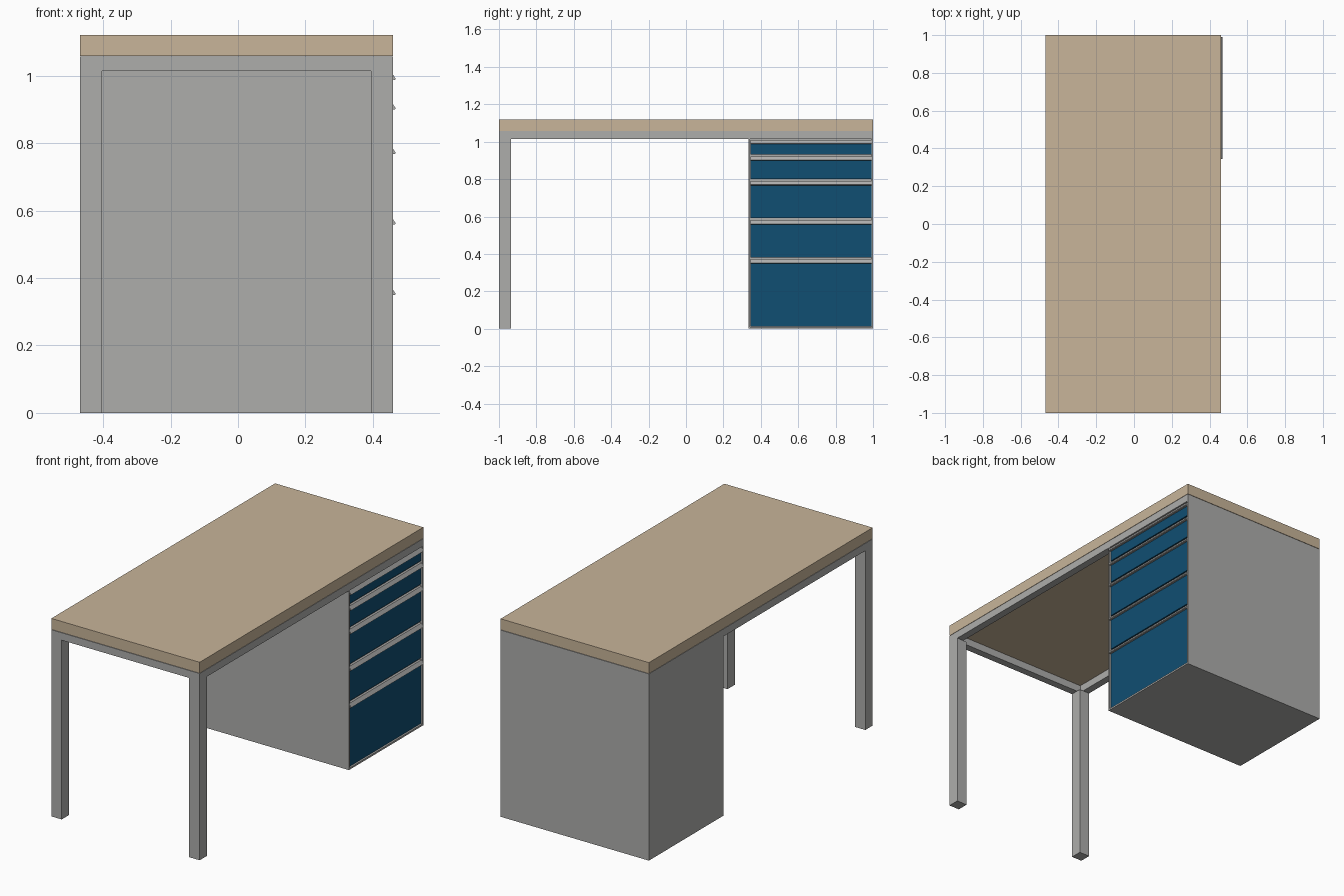
import bpy
import bmesh

if "Cube" in bpy.data.objects:
    bpy.data.objects.remove(bpy.data.objects["Cube"], do_unlink=True)


def material(name, rgb):
    m = bpy.data.materials.new(name)
    m.use_nodes = True
    m.diffuse_color = (*rgb, 1)
    m.node_tree.nodes["Principled BSDF"].inputs["Base Color"].default_value = (*rgb, 1)
    return m


wood = material("light wood", (0.58, 0.46, 0.32))
grey = material("grey metal", (0.42, 0.42, 0.41))
blue = material("dark blue", (0.005, 0.077, 0.17))


def prism(name, profile, y0, y1, mat):
    """Extrude an x-z profile from y0 to y1."""
    bm = bmesh.new()
    face = bm.faces.new([bm.verts.new((x, y0, z)) for x, z in profile])
    new = bmesh.ops.extrude_face_region(bm, geom=[face])["geom"]
    verts = [v for v in new if isinstance(v, bmesh.types.BMVert)]
    bmesh.ops.translate(bm, vec=(0, y1 - y0, 0), verts=verts)
    bmesh.ops.recalc_face_normals(bm, faces=bm.faces)
    mesh = bpy.data.meshes.new(name)
    bm.to_mesh(mesh)
    bm.free()
    mesh.materials.append(mat)
    obj = bpy.data.objects.new(name, mesh)
    bpy.context.collection.objects.link(obj)
    return obj


def box(name, x, y, z, mat):
    profile = [(x[0], z[0]), (x[1], z[0]), (x[1], z[1]), (x[0], z[1])]
    return prism(name, profile, y[0], y[1], mat)


LEFT, RIGHT = -0.468, 0.46      # desk sides
LEG, RAIL = 0.065, 0.042        # tube sizes
RAIL_Z = (1.014, 1.056)
CAB_Y = 0.335                   # cabinet front wall

# Worktop
box("worktop", (LEFT, RIGHT), (-1, 1), (1.058, 1.12), wood)

# Rail frame under the worktop
for side, x in (("right", (LEFT, LEFT + RAIL)), ("left", (RIGHT - RAIL, RIGHT))):
    box(side + "_rail", x, (-1, 1), RAIL_Z, grey)
for end, y in (("front", (-1, -1 + RAIL)), ("back", (1 - RAIL, 1))):
    box(end + "_rail", (LEFT + RAIL, RIGHT - RAIL), y, RAIL_Z, grey)

# Front legs
for side, x in (("right", (LEFT, LEFT + LEG)), ("left", (RIGHT - LEG, RIGHT))):
    box(side + "_leg", x, (-1, -1 + LEG), (0, RAIL_Z[0]), grey)

# Cabinet: solid body with a thin rim around the recessed drawers
RECESS, RIM = 0.442, 0.007
box("cabinet_body", (LEFT, RECESS), (CAB_Y, 1), (0, RAIL_Z[0]), grey)
box("cabinet_front_rim", (RECESS, RIGHT), (CAB_Y, CAB_Y + RIM), (0, RAIL_Z[0]), grey)
box("cabinet_back_rim", (RECESS, RIGHT), (1 - RIM, 1), (0, RAIL_Z[0]), grey)
box("cabinet_floor_rim", (RECESS, RIGHT), (CAB_Y + RIM, 1 - RIM), (0, 0.01), grey)

# Drawers, each with a sloping grip along its top edge
inner = (CAB_Y + RIM + 0.002, 1 - RIM - 0.002)
drawers = [(0.012, 0.372), (0.382, 0.581), (0.591, 0.79), (0.8, 0.922), (0.932, 1.01)]
for i, (low, high) in enumerate(drawers, 1):
    box(f"drawer_{i}", (RECESS, 0.452), inner, (low, high - 0.004), blue)
    grip = [(RECESS, high), (0.455, high), (0.468, high - 0.02),
            (0.464, high - 0.023), (0.452, high - 0.02), (RECESS, high - 0.02)]
    prism(f"drawer_grip_{i}", grip, *inner, grey)
